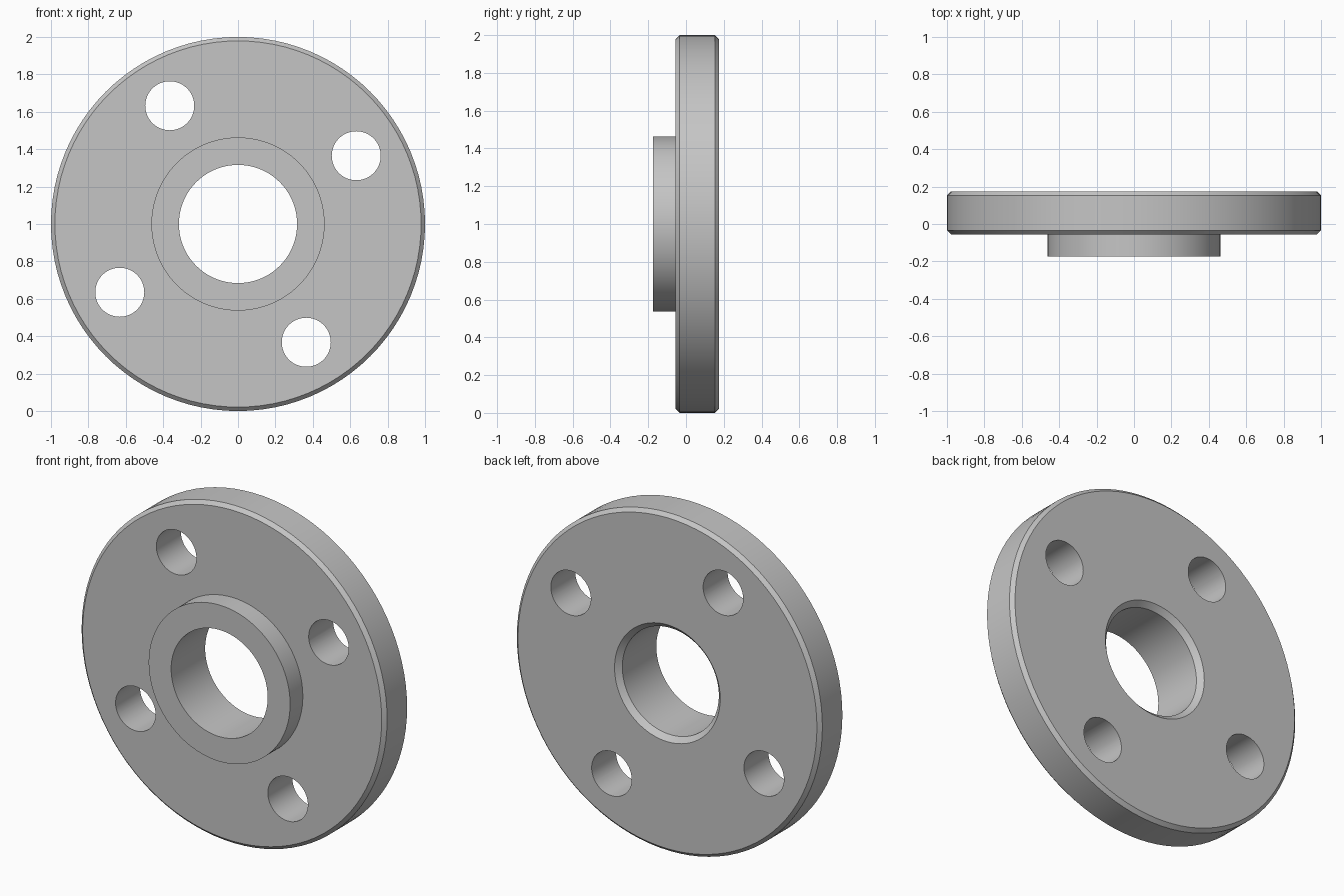
import bpy, bmesh, math
from mathutils import Matrix, Vector

cube = bpy.data.objects.get("Cube")
if cube:
    bpy.data.objects.remove(cube, do_unlink=True)

SEGMENTS = 96
CENTRE = Vector((0, 0, 1))
FRONT, STEP, BACK = -0.174, -0.055, 0.174
RIM, HUB, BORE = 1.0, 0.463, 0.316
EDGE, BORE_EDGE = 0.021, 0.03

steel = bpy.data.materials.new("steel grey")
steel.use_nodes = True
steel.diffuse_color = (0.56, 0.56, 0.56, 1)
steel.node_tree.nodes["Principled BSDF"].inputs["Base Color"].default_value = steel.diffuse_color


def make_object(name, bm):
    bmesh.ops.recalc_face_normals(bm, faces=bm.faces)
    mesh = bpy.data.meshes.new(name)
    bm.to_mesh(mesh)
    bm.free()
    obj = bpy.data.objects.new(name, mesh)
    bpy.context.collection.objects.link(obj)
    mesh.materials.append(steel)
    return obj


# Flange: closed (radius, y) section turned about the y axis
profile = [
    (BORE, FRONT), (HUB, FRONT), (HUB, STEP),
    (RIM - EDGE, STEP), (RIM, STEP + EDGE),
    (RIM, BACK - EDGE), (RIM - EDGE, BACK),
    (BORE + BORE_EDGE, BACK), (BORE, BACK - BORE_EDGE),
]
bm = bmesh.new()
verts = [bm.verts.new((r, y, 1)) for r, y in profile]
edges = [bm.edges.new((v, verts[i - 1])) for i, v in enumerate(verts)]
bmesh.ops.spin(bm, geom=verts + edges, cent=CENTRE, axis=(0, 1, 0),
               angle=math.tau, steps=SEGMENTS, use_duplicate=False)
bmesh.ops.remove_doubles(bm, verts=bm.verts, dist=0.0001)
flange = make_object("flange", bm)

# Bolt hole cutters: four cylinders on a bolt circle
bm = bmesh.new()
for i in range(4):
    angle = math.radians(30 + 90 * i)
    place = Vector((0.73 * math.cos(angle), 0, 0.73 * math.sin(angle))) + CENTRE
    bmesh.ops.create_cone(bm, cap_ends=True, segments=64, radius1=0.131,
                          radius2=0.131, depth=1,
                          matrix=Matrix.Translation(place) @ Matrix.Rotation(math.pi / 2, 4, 'X'))
cutter = make_object("bolt_hole_cutter", bm)
cutter.hide_render = True

# Drill the holes and drop the cutter
drill = flange.modifiers.new("bolt holes", 'BOOLEAN')
drill.operation = 'DIFFERENCE'
drill.solver = 'EXACT'
drill.object = cutter
bpy.ops.object.select_all(action='DESELECT')
flange.select_set(True)
bpy.context.view_layer.objects.active = flange
bpy.ops.object.modifier_apply(modifier=drill.name)
bpy.data.objects.remove(cutter, do_unlink=True)

bpy.ops.object.shade_smooth_by_angle(angle=math.radians(30))
